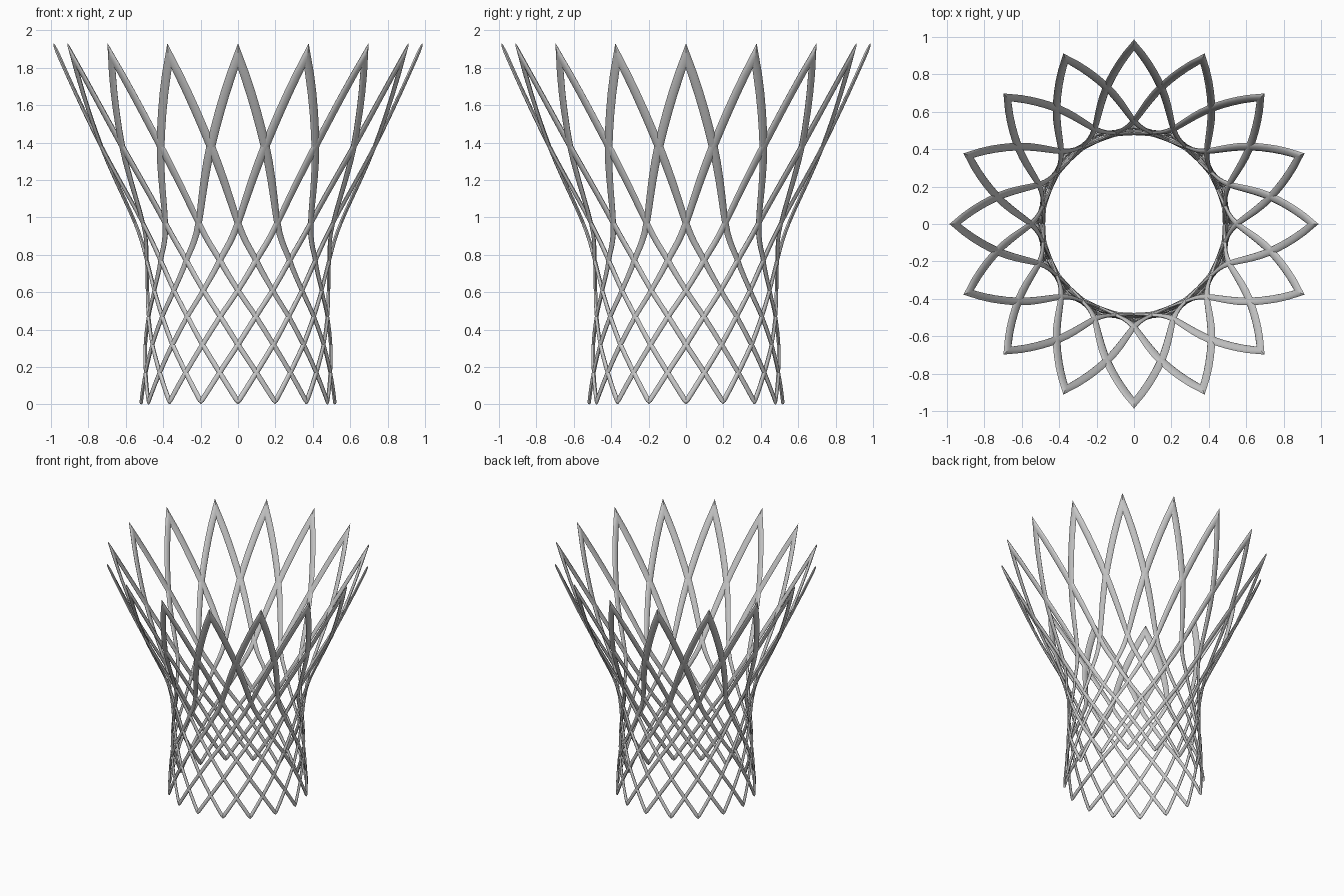
import bpy, bmesh, math
from mathutils import Vector

if "Cube" in bpy.data.objects:
    bpy.data.objects.remove(bpy.data.objects["Cube"])

N = 16                      # cells around the frame
STEP = math.pi / N          # angle between successive node rows
# node rows from bottom to top: (height, radius, half strut width)
ROWS = [(0.014, 0.517, .014), (0.17, 0.503, .014), (0.32, 0.495, .014),
        (0.47, 0.487, .014), (0.61, 0.484, .014), (0.77, 0.497, .016),
        (0.97, 0.55, .018), (1.38, 0.745, .024), (1.862, 0.957, .025)]
THICK = 0.0095              # half radial thickness
SEG, SIDES = 5, 10


def profile(t):
    """Smooth interpolation of the node rows."""
    i = min(int(t), len(ROWS) - 2)
    f = t - i
    p1, p2 = Vector(ROWS[i]), Vector(ROWS[i + 1])
    p0 = Vector(ROWS[i - 1]) if i > 0 else 2 * p1 - p2
    p3 = Vector(ROWS[i + 2]) if i + 2 < len(ROWS) else 2 * p2 - p1
    return 0.5 * (2 * p1 + (p2 - p0) * f + (2 * p0 - 5 * p1 + 4 * p2 - p3) * f * f
                  + (3 * p1 - p0 - 3 * p2 + p3) * f ** 3)


def point(t, a0, sign):
    z, r, w = profile(t)
    if t < 0.2:             # rounded lower crown
        z -= 0.0
    a = a0 + sign * t * STEP
    return Vector((r * math.cos(a), r * math.sin(a), z)), a, w


def add_strut(bm, a0, sign):
    """Sweep a flat oval along one spiral wire, mitred at both crowns."""
    last = len(ROWS) - 1
    ts = sorted([i / SEG for i in range(last * SEG + 1)] + [0.06, 0.12])
    rings = []
    for t in ts:
        p, a, w = point(t, a0, sign)
        lo, hi = max(t - .02, 0), min(t + .02, last)
        tan = (point(hi, a0, sign)[0] - point(lo, a0, sign)[0]).normalized()
        za, zb = profile(lo), profile(hi)
        radial = Vector((math.cos(a), math.sin(a), 0))
        up = (radial * (zb[1] - za[1]) + Vector((0, 0, zb[0] - za[0]))).normalized()
        side = Vector((-math.sin(a), math.cos(a), 0))
        nor = side.cross(up).normalized()
        b = tan.cross(nor).normalized()
        if t == last:       # pointed upper crown: cut on the symmetry plane
            b = up * (1 if b.dot(up) > 0 else -1) / max(abs(b.dot(up)), .3)
        elif t == 0:        # rounded lower crown
            b = up * (1 if b.dot(up) > 0 else -1)
        ring = []
        for k in range(SIDES):
            q = 2 * math.pi * k / SIDES
            ring.append(bm.verts.new(p + b * w * math.cos(q) + nor * THICK * math.sin(q)))
        rings.append(ring)
    for r0, r1 in zip(rings, rings[1:]):
        for k in range(SIDES):
            j = (k + 1) % SIDES
            bm.faces.new((r0[k], r0[j], r1[j], r1[k]))


def make_wires(name, sign):
    bm = bmesh.new()
    for k in range(N):
        add_strut(bm, 2 * STEP * k, sign)
    bmesh.ops.recalc_face_normals(bm, faces=bm.faces)
    me = bpy.data.meshes.new(name)
    bm.to_mesh(me)
    bm.free()
    ob = bpy.data.objects.new(name, me)
    bpy.context.collection.objects.link(ob)
    bpy.context.view_layer.objects.active = ob
    ob.select_set(True)
    bpy.ops.object.shade_smooth_by_angle(angle=math.radians(50))
    ob.select_set(False)


# two opposing sets of spiral struts form the diamond lattice
make_wires("lattice_struts_left", 1)
make_wires("lattice_struts_right", -1)
